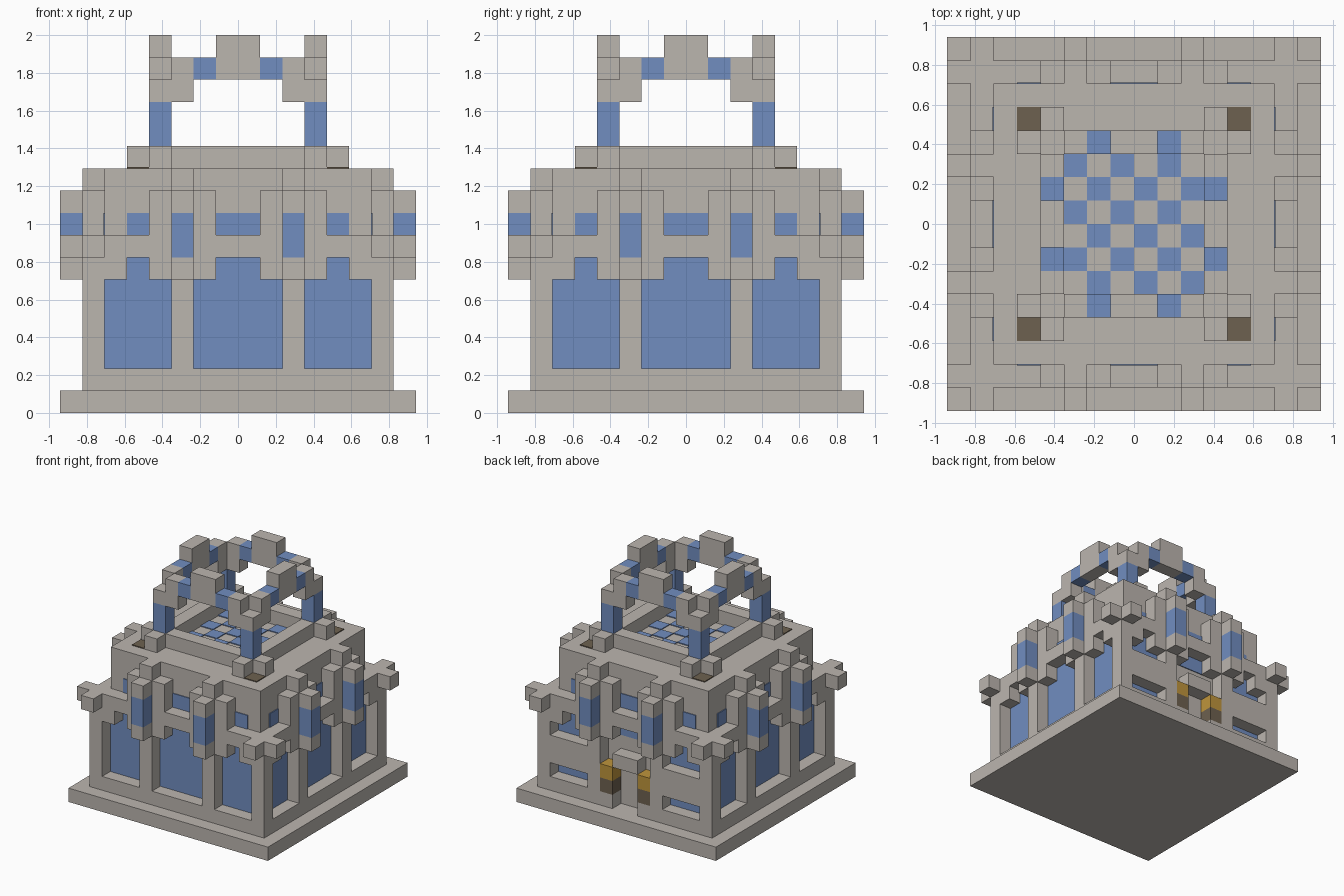
import bpy, bmesh, math
from mathutils import Matrix, Vector

if "Cube" in bpy.data.objects:
    bpy.data.objects.remove(bpy.data.objects["Cube"], do_unlink=True)

U = 2 / 17          # one block
THIN = 0.06         # plate thickness in blocks


def material(name, rgb):
    m = bpy.data.materials.new(name)
    m.use_nodes = True
    m.diffuse_color = (*rgb, 1)
    m.node_tree.nodes["Principled BSDF"].inputs["Base Color"].default_value = (*rgb, 1)
    return m


STONE = material("pale stone", (0.50, 0.465, 0.43))
BLUE = material("blue", (0.165, 0.27, 0.53))
BROWN = material("brown", (0.155, 0.12, 0.08))
GOLD = material("gold", (0.52, 0.30, 0.045))

ALL, BACK, FLANKS = (0, 1, 2, 3), (2,), (0, 1, 3)


def part(name, mat, boxes, sides=(0,), mirror=False):
    """Boxes are (along, depth, height) ranges in blocks, turned onto each side."""
    bm = bmesh.new()
    for k in sides:
        turn = Matrix.Rotation(k * math.pi / 2, 4, 'Z')
        for a, d, z in boxes:
            spans = [a, (-a[1], -a[0])] if mirror else [a]
            for s in spans:
                lo = Vector((s[0], -d[1], z[0])) * U
                hi = Vector((s[1], -d[0], z[1])) * U
                size = Matrix.Diagonal((*(hi - lo), 1))
                bmesh.ops.create_cube(
                    bm, size=1, matrix=turn @ Matrix.Translation((lo + hi) / 2) @ size)
    mesh = bpy.data.meshes.new(name)
    bm.to_mesh(mesh)
    bm.free()
    mesh.materials.append(mat)
    obj = bpy.data.objects.new(name, mesh)
    bpy.context.collection.objects.link(obj)
    return obj


# Plinth and solid core
part("plinth", STONE, [((-8, 8), (-8, 8), (0, 1))])
part("core", STONE, [((-6, 6), (-6, 6), (1, 11))])

# Wall frame
part("sill_beam", STONE, [((-6, 6), (6, 7), (1, 2))], FLANKS)
part("back_sill_beam", STONE, [((2, 6), (6, 7), (1, 2))], BACK, True)
part("top_beam", STONE, [((-6, 6), (6, 7), (7, 8))], ALL)
part("corner_column", STONE, [((6, 7), (6, 7), (1, 8))], ALL)
part("pillar", STONE, [((2, 3), (6, 7), (2, 7)), ((2, 3), (6, 7), (8, 11))], ALL, True)
part("arch_bracket", STONE,
     [((1, 2), (6, 7), (6, 7)), ((3, 4), (6, 7), (6, 7)), ((5, 6), (6, 7), (6, 7))], ALL, True)
part("corner_knob", STONE, [((6, 7), (7, 8), (7, 8))], ALL, True)

# Windows
glass = (6, 6 + THIN)
part("side_window", BLUE, [((3, 6), glass, (2, 6)), ((4, 5), glass, (6, 7))], ALL, True)
part("middle_window", BLUE, [((-2, 2), glass, (2, 6))], FLANKS)
part("upper_window", BLUE, [((-1, 1), glass, (6, 7)), ((-1, 1), glass, (8, 9))], ALL)
part("small_window", BLUE, [((4, 5), glass, (8, 9))], ALL, True)

# Lanterns on the pillars
part("lantern_arm", STONE, [((1, 2), (6, 7), (8, 10)), ((3, 4), (6, 7), (8, 10))], ALL, True)
part("lantern_cap", STONE, [((2, 3), (7, 8), (9, 10)), ((2, 3), (7, 8), (6, 7))], ALL, True)
part("lantern_glass", BLUE, [((2, 3), (7, 8), (7, 9))], ALL, True)

# Back entrance
part("back_wall_panel", STONE, [((3, 6), (6, 7), (3, 5))], BACK, True)
part("door_lintel", STONE, [((-1, 1), (6, 7), (4, 5))], BACK)
part("door_post_foot", STONE, [((1, 2), (6, 7), (1, 2))], BACK, True)
part("door_post", BROWN, [((1, 2), (6, 7), (2, 3))], BACK, True)
part("door_post_top", GOLD, [((1, 2), (6, 7), (3, 4))], BACK, True)

# Roof curb, corner pads and chequered floor
part("roof_curb", STONE, [((-3, 4), (3, 4), (11, 12))], ALL)
part("curb_knob", STONE, [((3, 4), (4, 5), (11, 12))], ALL, True)
part("roof_corner_pad", BROWN, [((4, 5), (4, 5), (11, 11 + THIN))], ALL)
part("roof_tile", BLUE, [((i, i + 1), (j, j + 1), (11, 11 + THIN))
                         for i in range(-3, 3) for j in range(-3, 3) if (i + j) % 2 == 0])

# Open crown
part("crown_post", BLUE, [((3, 4), (3, 4), (12, 14))], ALL)
part("crown_corner", STONE, [((3, 4), (3, 4), (14, 15))], ALL)
part("crown_shoulder", STONE, [((2, 3), (3, 4), (14, 16))], ALL, True)
part("crown_link", BLUE, [((1, 2), (3, 4), (15, 16))], ALL, True)
part("crown_peak", STONE, [((-1, 1), (3, 4), (15, 17))], ALL)
